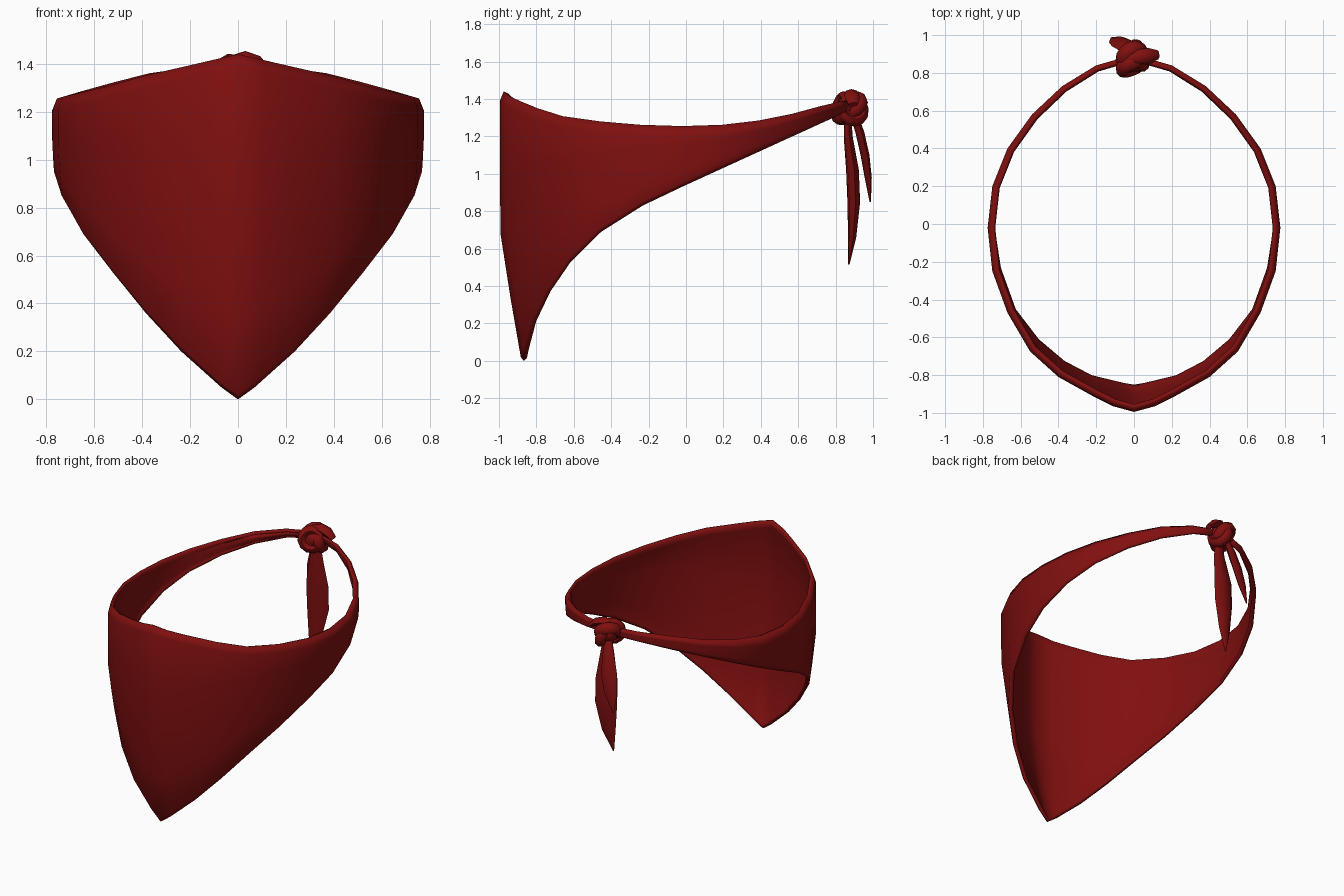
import bpy, bmesh, math
from mathutils import Vector, Euler

if "Cube" in bpy.data.objects:
    bpy.data.objects.remove(bpy.data.objects["Cube"], do_unlink=True)

red = bpy.data.materials.new("dark red cloth")
red.use_nodes = True
colour = (0.22, 0.005, 0.005, 1)
red.diffuse_color = colour
bsdf = red.node_tree.nodes["Principled BSDF"]
bsdf.inputs["Base Color"].default_value = colour
bsdf.inputs["Roughness"].default_value = 0.8


def finish(name, bm, angle=50):
    """Turn a bmesh into a smooth shaded cloth object."""
    mesh = bpy.data.meshes.new(name)
    bm.to_mesh(mesh)
    bm.free()
    mesh.materials.append(red)
    obj = bpy.data.objects.new(name, mesh)
    bpy.context.collection.objects.link(obj)
    bpy.ops.object.select_all(action="DESELECT")
    obj.select_set(True)
    bpy.context.view_layer.objects.active = obj
    bpy.ops.object.shade_smooth_by_angle(angle=math.radians(angle))
    return obj


def loft(name, path, sizes, across, sides=8, closed=False):
    """Sweep an ellipse (half width, half depth) along a path."""
    bm = bmesh.new()
    pts = [Vector(p) for p in path]
    n = len(pts)
    rings = []
    for i, p in enumerate(pts):
        if closed:
            tangent = pts[(i + 1) % n] - pts[i - 1]
        else:
            tangent = pts[min(i + 1, n - 1)] - pts[max(i - 1, 0)]
        tangent.normalize()
        u = Vector(across)
        u = (u - tangent * u.dot(tangent)).normalized()
        v = tangent.cross(u)
        w, d = sizes[i % len(sizes)]
        ring = []
        for k in range(sides):
            a = math.tau * k / sides
            ring.append(bm.verts.new(p + u * w * math.cos(a) + v * d * math.sin(a)))
        rings.append(ring)
    for i in range(n if closed else n - 1):
        a, b = rings[i], rings[(i + 1) % n]
        for k in range(sides):
            j = (k + 1) % sides
            bm.faces.new((a[k], a[j], b[j], b[k]))
    if not closed:
        bm.faces.new(rings[0])
        bm.faces.new(rings[-1])
    bmesh.ops.recalc_face_normals(bm, faces=bm.faces)
    return finish(name, bm)


# Scarf: upper and lower edge, from the front centre round to the knot
upper = [(0, -.995, 1.44), (.11, -.965, 1.415), (.22, -.91, 1.39), (.4, -.81, 1.35),
         (.55, -.675, 1.308), (.67, -.47, 1.28), (.75, -.25, 1.262), (.775, -.02, 1.255),
         (.75, .2, 1.262), (.67, .4, 1.285), (.54, .58, 1.32), (.38, .73, 1.36),
         (.2, .84, 1.385), (.04, .885, 1.395)]
lower = [(0, -.88, 0), (.07, -.867, .05), (.24, -.825, .2), (.39, -.745, .36),
         (.53, -.625, .53), (.655, -.46, .69), (.735, -.235, .83)]
lower += [(x * .99, y, .94 + .45 * y) for x, y, z in upper[len(lower):]]


def column(top, bottom):
    """Outer profile of the cloth: rolled lips and a belly that tucks in below."""
    t, b = Vector(top), Vector(bottom)
    h = t.z - b.z
    lip = min(.05, h * .25)
    rows = [(0, 0, .02), (lip / h, 0, 0), (.3, 0, 0), (.53, .03, 0),
            (.77, .5, 0), (1 - lip * .4 / h, .97, 0), (1, 1, .012)]
    out = []
    for f, w, inset in rows:
        p = t.lerp(b, w)
        flat = Vector((p.x, p.y, 0))
        p = flat - flat.normalized() * inset
        p.z = t.z - h * f
        out.append(p)
    return out


half = [column(t, b) for t, b in zip(upper, lower)]
mirrored = [[Vector((-p.x, p.y, p.z)) for p in col] for col in half[1:]]
bm = bmesh.new()
grid = [[bm.verts.new(p) for p in col] for col in half[::-1] + mirrored]
for a, b in zip(grid, grid[1:]):
    for r in range(len(a) - 1):
        bm.faces.new((a[r], b[r], b[r + 1], a[r + 1]))
scarf = finish("scarf", bm, 60)
solid = scarf.modifiers.new("cloth thickness", "SOLIDIFY")
solid.thickness = .022
solid.offset = -1

# Knot: a core wrapped by tilted loops of cloth
centre = Vector((0, .872, 1.35))
bm = bmesh.new()
bmesh.ops.create_icosphere(bm, subdivisions=2, radius=.07)
bmesh.ops.translate(bm, verts=bm.verts, vec=centre)
finish("knot_core", bm)


def wrap(name, tilt, radius, size, shift):
    turn = Euler([math.radians(a) for a in tilt]).to_matrix()
    path = [centre + Vector(shift) + turn @ Vector((radius * math.cos(a), radius * math.sin(a), 0))
            for a in [math.tau * k / 12 for k in range(12)]]
    loft(name, path, [size], turn @ Vector((0, 0, 1)), closed=True)


wrap("knot_wrap_upright", (75, 20, 20), .062, (.042, .032), (-.01, -.03, 0))
wrap("knot_wrap_slanted", (35, 35, 0), .062, (.04, .032), (-.01, .015, .01))
wrap("knot_wrap_cross", (10, 75, 30), .06, (.036, .03), (.025, .02, -.01))
loft("knot_fold", [(-.04, .87, 1.41), (.03, .885, 1.425), (.08, .89, 1.41), (.125, .895, 1.37)],
     [(.025, .02), (.04, .028), (.042, .025), (.025, .015)], (0, 1, 0))

# Hanging ends: folded leaf shapes
loft("long_tail",
     [(.01, .865, 1.32), (.01, .867, 1.2), (.0, .89, 1.02), (.0, .897, .85), (-.015, .888, .66), (-.04, .87, .515)],
     [(.03, .02), (.05, .024), (.08, .034), (.08, .034), (.05, .022), (.004, .004)], (1, .12, 0), 6)
loft("short_tail",
     [(-.02, .9, 1.31), (-.04, .93, 1.22), (-.065, .957, 1.1), (-.09, .974, .98), (-.12, .985, .85)],
     [(.025, .02), (.04, .022), (.055, .02), (.045, .016), (.004, .004)], (1, .25, 0), 6)
